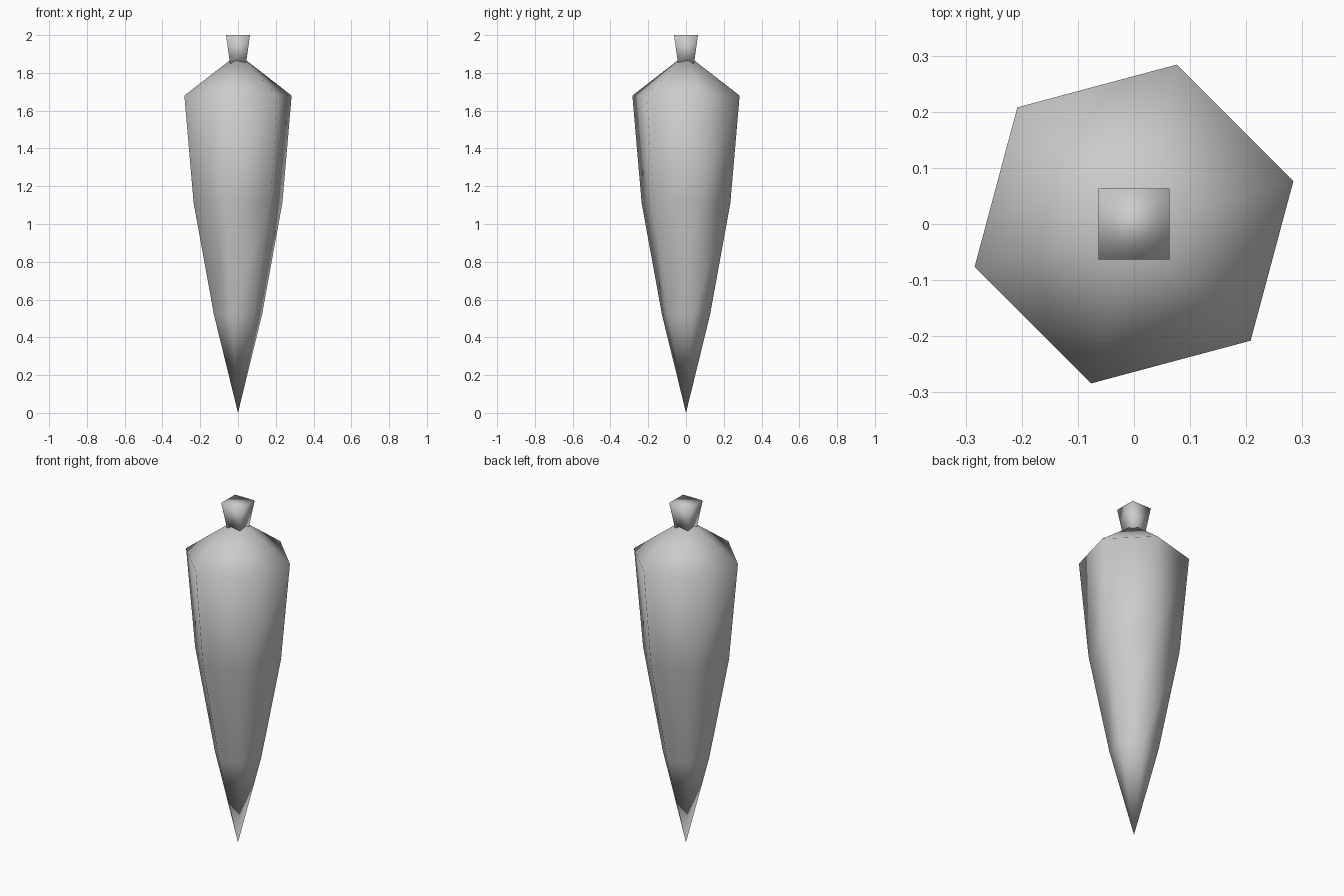
import bpy
import bmesh
import math

cube = bpy.data.objects.get("Cube")
if cube:
    bpy.data.objects.remove(cube, do_unlink=True)

grey = bpy.data.materials.new("light_grey")
grey.use_nodes = True
colour = (0.6, 0.6, 0.6, 1.0)
grey.diffuse_color = colour
grey.node_tree.nodes["Principled BSDF"].inputs["Base Color"].default_value = colour


def lathe(name, sides, turn, profile):
    """Skin a (radius, z) profile, bottom to top; zero radius makes a point."""
    bm = bmesh.new()
    rings = []
    for radius, z in profile:
        count = sides if radius else 1
        angles = [turn + math.tau * i / sides for i in range(count)]
        rings.append([bm.verts.new((radius * math.cos(a), radius * math.sin(a), z))
                      for a in angles])
    for low, high in zip(rings, rings[1:]):
        for i in range(sides):
            j = (i + 1) % sides
            corners = [low[i % len(low)], low[j % len(low)],
                       high[j % len(high)], high[i % len(high)]]
            bm.faces.new(list(dict.fromkeys(corners)))
    for ring in (rings[0], rings[-1]):
        if len(ring) > 1:
            bm.faces.new(ring)
    bmesh.ops.recalc_face_normals(bm, faces=bm.faces)
    for face in bm.faces:
        face.smooth = True
    mesh = bpy.data.meshes.new(name)
    bm.to_mesh(mesh)
    bm.free()
    mesh.materials.append(grey)
    obj = bpy.data.objects.new(name, mesh)
    bpy.context.collection.objects.link(obj)
    return obj


# Six-sided tapering root with a pointed shoulder
lathe("root", 6, math.radians(15),
      [(0, 0), (0.132, 0.52), (0.243, 1.11), (0.294, 1.68), (0, 1.9)])

# Square stem stub, wider at the top
lathe("stem", 4, math.radians(45), [(0.058, 1.84), (0.09, 2.0)])
